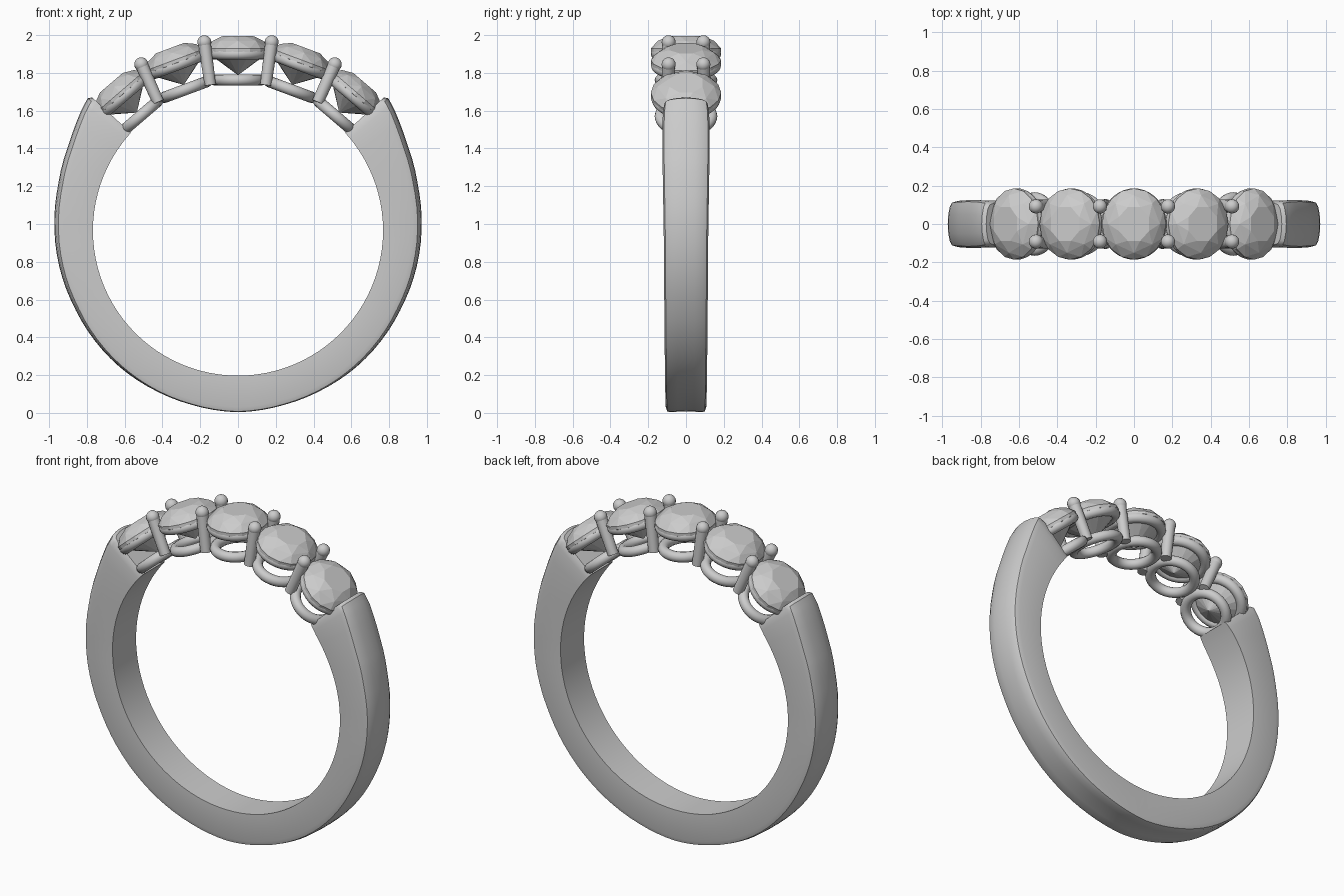
import bpy, bmesh, math
from mathutils import Matrix, Vector

if "Cube" in bpy.data.objects:
    bpy.data.objects.remove(bpy.data.objects["Cube"])

CENTRE = Vector((0, 0, 0.965))      # centre of the finger hole
STONE_ANGLES = [-40.6, -20.4, 0, 20.4, 40.6]


def frame(deg, radius):
    """Placement on the ring: local z points outward, angle from the top."""
    return (Matrix.Translation(CENTRE) @ Matrix.Rotation(math.radians(deg), 4, 'Y')
            @ Matrix.Translation((0, 0, radius)))


def finish(name, bm, smooth=None):
    bmesh.ops.recalc_face_normals(bm, faces=bm.faces)
    mesh = bpy.data.meshes.new(name)
    bm.to_mesh(mesh)
    bm.free()
    ob = bpy.data.objects.new(name, mesh)
    bpy.context.collection.objects.link(ob)
    if smooth:
        bpy.ops.object.select_all(action='DESELECT')
        ob.select_set(True)
        bpy.context.view_layer.objects.active = ob
        bpy.ops.object.shade_smooth_by_angle(angle=math.radians(smooth))
    return ob


def lerp_keys(keys, t):
    for a, b in zip(keys, keys[1:]):
        if t <= b[0]:
            f = (t - a[0]) / (b[0] - a[0])
            return [p + (q - p) * f for p, q in zip(a[1:], b[1:])]
    return keys[-1][1:]


# Shank: tapering section swept round the open part of the ring
# angle from top, outer radius, half width, dome of the outer face
KEYS = [(47.6, 1.045, .108, .022), (48.6, 1.060, .116, .022), (52.5, 1.046, .123, .022),
        (58, 1.022, .125, .022), (64, 1.004, .125, .022), (76, .982, .122, .02),
        (90, .972, .118, .018), (115, .957, .115, .014), (140, .956, .112, .006),
        (165, .951, .109, -.006), (180, .957, .107, -.008)]


def section(deg):
    a = min(deg, 360 - deg)
    ro, w, dome = lerp_keys(KEYS, a)
    pts = [(.768, -w * .96), (ro - dome - .03, -w)]
    for k in (-.93, -.75, -.4, 0, .4, .75, .93):
        pts.append((ro - dome * k * k - (.006 if abs(k) > .9 else 0), w * k))
    pts += [(ro - dome - .03, w), (.768, w * .96)]
    return [frame(deg, r) @ Vector((0, y, 0)) for r, y in pts]


bm = bmesh.new()
half = [47.6, 48.6, 50.5] + [52.5 + i * 3.75 for i in range(34)]
angles = half + [180] + [360 - a for a in reversed(half)]
rings = [[bm.verts.new(p) for p in section(a)] for a in angles]
for r, s in zip(rings, rings[1:]):
    n = len(r)
    for i in range(n):
        bm.faces.new((r[i], r[(i + 1) % n], s[(i + 1) % n], s[i]))
bm.faces.new(rings[0])
bm.faces.new(rings[-1])
finish("shank", bm, 35)


# Faceted round stones
def stone(name, deg):
    bm = bmesh.new()
    layers = [(8, .095, .083, .5), (8, .150, .056, 0), (16, .186, .016, 0),
              (16, .186, -.002, 0), (8, .100, -.060, .5)]
    for n, r, z, off in layers:
        for i in range(n):
            t = 2 * math.pi * (i + off) / n
            bm.verts.new((r * .9 * math.cos(t), r * math.sin(t), z))
    bm.verts.new((0, 0, -.125))
    bmesh.ops.convex_hull(bm, input=bm.verts)
    bmesh.ops.dissolve_limit(bm, angle_limit=.02, verts=bm.verts, edges=bm.edges)
    bm.transform(frame(deg, .948))
    finish(name, bm)


# Oval wire loops that hold each stone
def loop(name, deg, radius, rx, ry, tube, major=40, minor=12):
    bm = bmesh.new()
    grid = []
    for i in range(major):
        t = 2 * math.pi * i / major
        row = []
        for j in range(minor):
            p = 2 * math.pi * j / minor
            d = tube * math.cos(p)
            row.append(bm.verts.new(((rx + d) * math.cos(t), (ry + d) * math.sin(t),
                                     tube * math.sin(p))))
        grid.append(row)
    for i in range(major):
        a, b = grid[i], grid[(i + 1) % major]
        for j in range(minor):
            k = (j + 1) % minor
            bm.faces.new((a[j], b[j], b[k], a[k]))
    bm.transform(frame(deg, radius))
    finish(name, bm, 60)


for i, deg in enumerate(STONE_ANGLES, 1):
    stone(f"stone_{i}", deg)
    loop(f"upper_loop_{i}", deg, .935, .140, .156, .030)
    loop(f"lower_loop_{i}", deg, .797, .119, .136, .030)


# Prongs: straight rods with rounded tips between neighbouring stones
def prong(name, base, tip, r=.034):
    base, tip = Vector(base), Vector(tip)
    d = tip - base
    bm = bmesh.new()
    rot = d.to_track_quat('Z', 'Y').to_matrix().to_4x4()
    bmesh.ops.create_cone(bm, cap_ends=True, segments=16, radius1=r * .9, radius2=r,
                          depth=d.length,
                          matrix=Matrix.Translation((base + tip) / 2) @ rot)
    bmesh.ops.create_uvsphere(bm, u_segments=16, v_segments=10, radius=r * 1.1,
                              matrix=Matrix.Translation(tip) @ rot)
    finish(name, bm, 40)


for sx, side in ((-1, "left"), (1, "right")):
    for sy, face in ((-1, "front"), (1, "back")):
        prong(f"inner_prong_{side}_{face}", (sx * .147, sy * .100, 1.735),
              (sx * .178, sy * .092, 1.962))
        prong(f"outer_prong_{side}_{face}", (sx * .422, sy * .100, 1.645),
              (sx * .512, sy * .092, 1.845))
